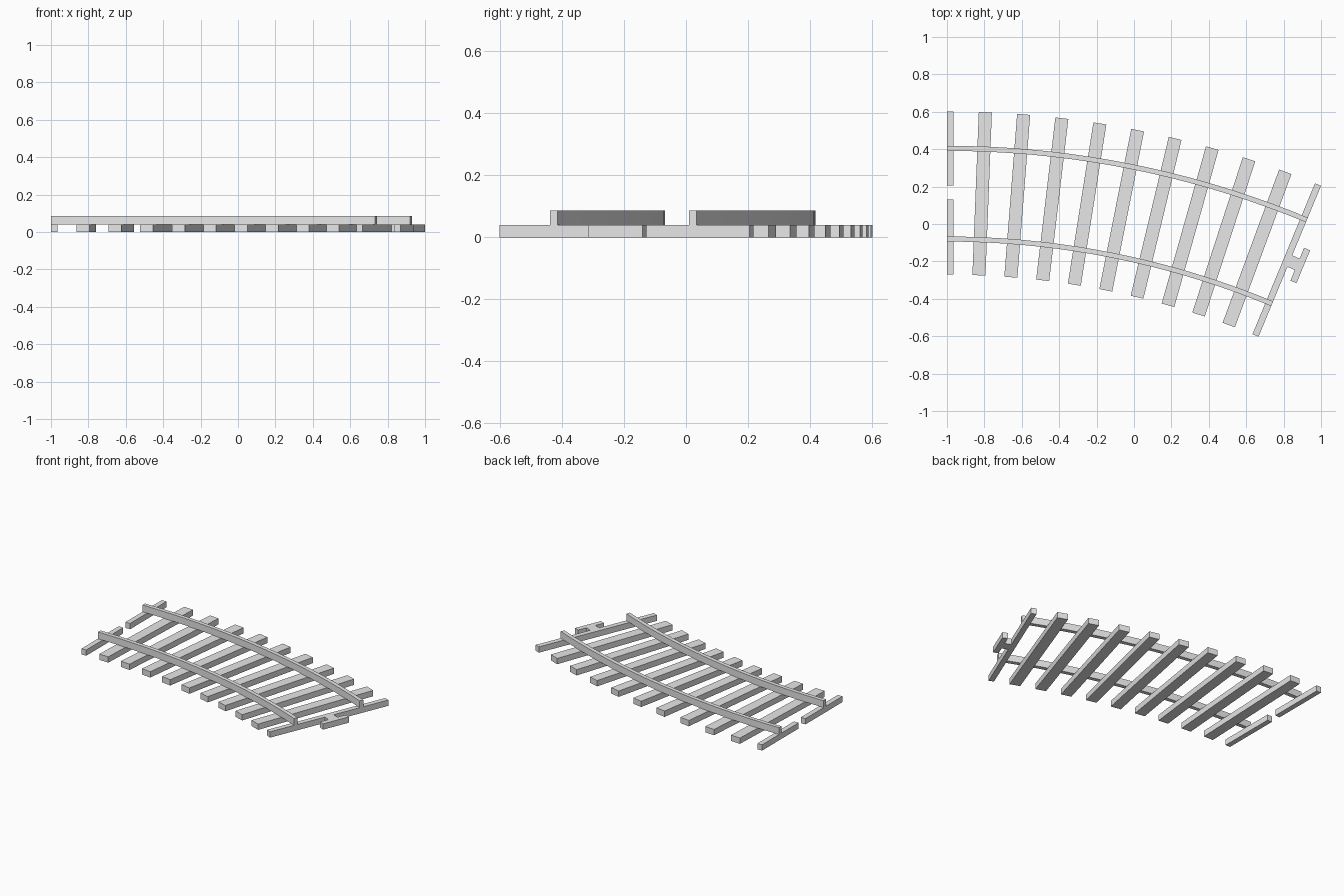
import bpy
import bmesh
from math import radians, sin, cos

if "Cube" in bpy.data.objects:
    bpy.data.objects.remove(bpy.data.objects["Cube"], do_unlink=True)

# Curve layout: arc centre, sweep and heights
CX, CY = -1.0, -4.624
SWEEP = radians(22.5)
R_IN, R_OUT = 4.353, 5.226
TIE_TOP, RAIL_TOP = 0.04, 0.087
TIE_W = 0.07
TIES = 10
RAIL_STEPS = 18

grey = bpy.data.materials.new("light grey")
grey.use_nodes = True
colour = (0.8, 0.8, 0.8, 1)
grey.diffuse_color = colour
grey.node_tree.nodes["Principled BSDF"].inputs["Base Color"].default_value = colour


def place(r, angle, u=0.0):
    """Point at radius r, shifted by u along the track direction."""
    return (CX + r * sin(angle) + u * cos(angle),
            CY + r * cos(angle) - u * sin(angle))


def prism(name, outline, z0, z1):
    """Extrude a flat outline between two heights."""
    bm = bmesh.new()
    face = bm.faces.new([bm.verts.new((x, y, z0)) for x, y in outline])
    top = bmesh.ops.extrude_face_region(bm, geom=[face])["geom"]
    for v in top:
        if isinstance(v, bmesh.types.BMVert):
            v.co.z = z1
    bmesh.ops.recalc_face_normals(bm, faces=bm.faces[:])
    mesh = bpy.data.meshes.new(name)
    bm.to_mesh(mesh)
    bm.free()
    mesh.materials.append(grey)
    ob = bpy.data.objects.new(name, mesh)
    bpy.context.collection.objects.link(ob)
    return ob


def bar(name, angle, r0, r1, u0, u1):
    corners = [(r0, u0), (r0, u1), (r1, u1), (r1, u0)]
    return prism(name, [place(r, angle, u) for r, u in corners], 0, TIE_TOP)


# Full sleepers
for i in range(1, TIES):
    bar(f"sleeper_{i}", SWEEP * i / TIES, R_IN, R_OUT, -TIE_W / 2, TIE_W / 2)

# Split half sleeper at the start, leaving the connector slot
bar("start_sleeper_inner", 0, R_IN, 4.755, 0, TIE_W / 2)
bar("start_sleeper_outer", 0, 4.83, R_OUT, 0, TIE_W / 2)

# End half sleeper with its T-shaped connector, as one outline
neck0, neck1, head0, head1 = 4.757, 4.823, 4.695, 4.885
in_u, out_u = 0.043, 0.078
end_outline = [(R_IN, -TIE_W / 2), (R_IN, 0), (neck0, 0), (neck0, in_u),
               (head0, in_u), (head0, out_u), (head1, out_u), (head1, in_u),
               (neck1, in_u), (neck1, 0), (R_OUT, 0), (R_OUT, -TIE_W / 2)]
prism("end_sleeper_connector",
      [place(r, SWEEP, u) for r, u in end_outline], 0, TIE_TOP)

# Curved rails resting on the sleepers
for name, r0, r1 in (("inner_rail", 4.53, 4.557), ("outer_rail", 5.015, 5.042)):
    angles = [SWEEP * i / RAIL_STEPS for i in range(RAIL_STEPS + 1)]
    outline = [place(r1, a) for a in angles] + [place(r0, a) for a in reversed(angles)]
    rail = prism(name, outline, TIE_TOP, RAIL_TOP)
    bpy.ops.object.select_all(action="DESELECT")
    rail.select_set(True)
    bpy.context.view_layer.objects.active = rail
    bpy.ops.object.shade_smooth_by_angle(angle=radians(30))
